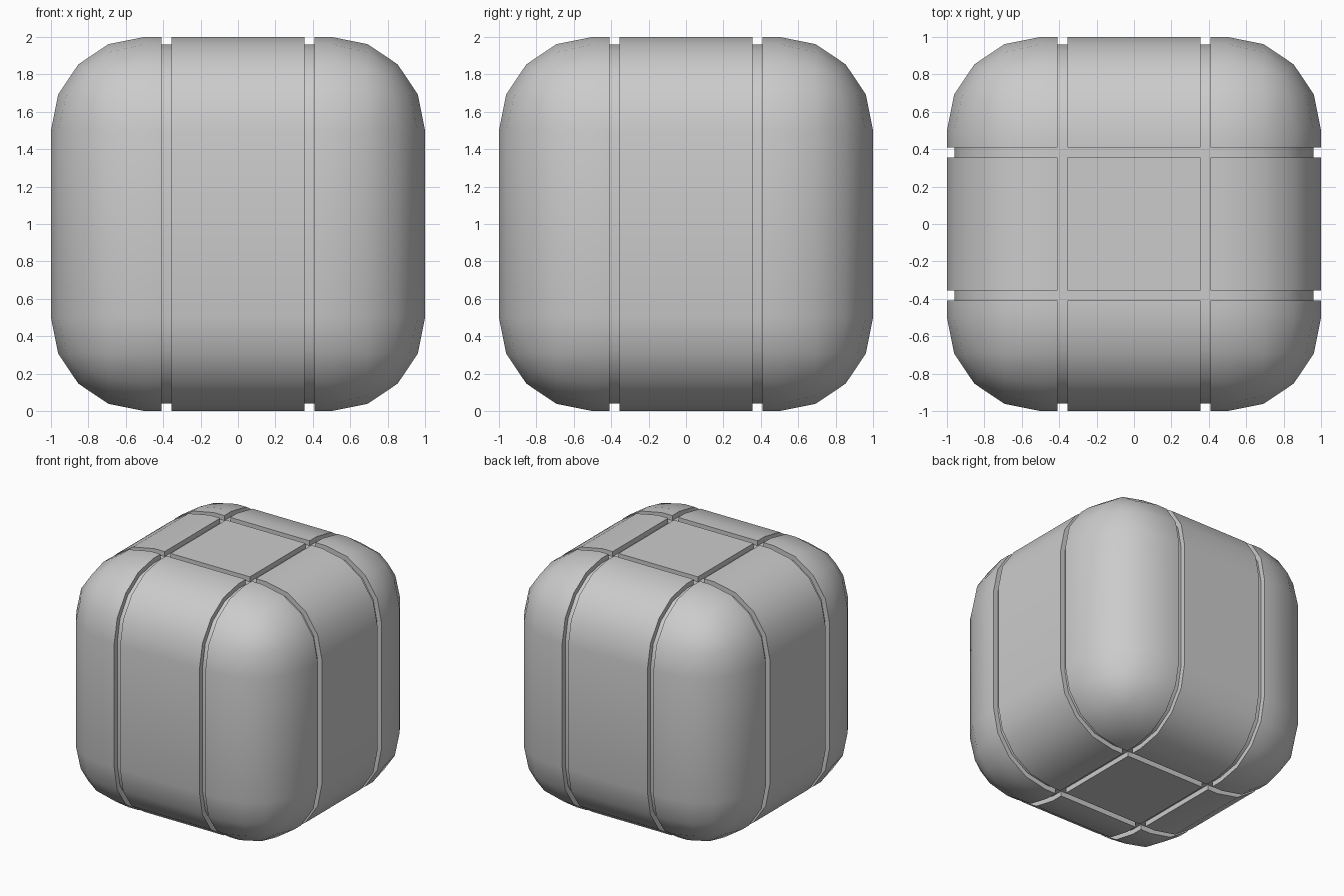
import bpy, bmesh
from mathutils import Vector

if "Cube" in bpy.data.objects:
    bpy.data.objects.remove(bpy.data.objects["Cube"])

RADIUS, DEPTH = 0.5, 0.04        # corner rounding, groove depth
G0, G1 = 0.355, 0.408            # groove edges, measured from the centre


def in_groove(c):
    return G0 < abs(c.x) < G1 or G0 < abs(c.y) < G1


def sink(co):
    # pull a surface point inwards towards the flat-faced core
    core = Vector([max(-RADIUS, min(RADIUS, a)) for a in co])
    return core + (co - core) * (1 - DEPTH / RADIUS)


# rounded cube
bm = bmesh.new()
bmesh.ops.create_cube(bm, size=2)
bmesh.ops.bevel(bm, geom=bm.edges[:], offset=RADIUS, segments=4,
                profile=0.5, affect='EDGES')

# slice the groove outlines around both horizontal axes
for axis in (Vector((1, 0, 0)), Vector((0, 1, 0))):
    for d in (-G1, -G0, G0, G1):
        bmesh.ops.bisect_plane(bm, geom=bm.verts[:] + bm.edges[:] + bm.faces[:],
                               dist=1e-5, plane_co=axis * d, plane_no=axis)

# sink the groove strips
strips = [f for f in bm.faces if in_groove(f.calc_center_bounds())]
res = bmesh.ops.extrude_face_region(bm, geom=strips)
for v in res["geom"]:
    if isinstance(v, bmesh.types.BMVert):
        v.co = sink(v.co)
old = [f for f in strips if f.is_valid]
if old:
    bmesh.ops.delete(bm, geom=old, context='FACES')

bmesh.ops.translate(bm, verts=bm.verts[:], vec=(0, 0, 1))
bmesh.ops.recalc_face_normals(bm, faces=bm.faces[:])

mesh = bpy.data.meshes.new("grooved_block")
bm.to_mesh(mesh)
bm.free()
block = bpy.data.objects.new("grooved_block", mesh)
bpy.context.collection.objects.link(block)

# smooth rounding, crisp groove edges
bpy.context.view_layer.objects.active = block
block.select_set(True)
bpy.ops.object.shade_smooth_by_angle(angle=0.5236)
